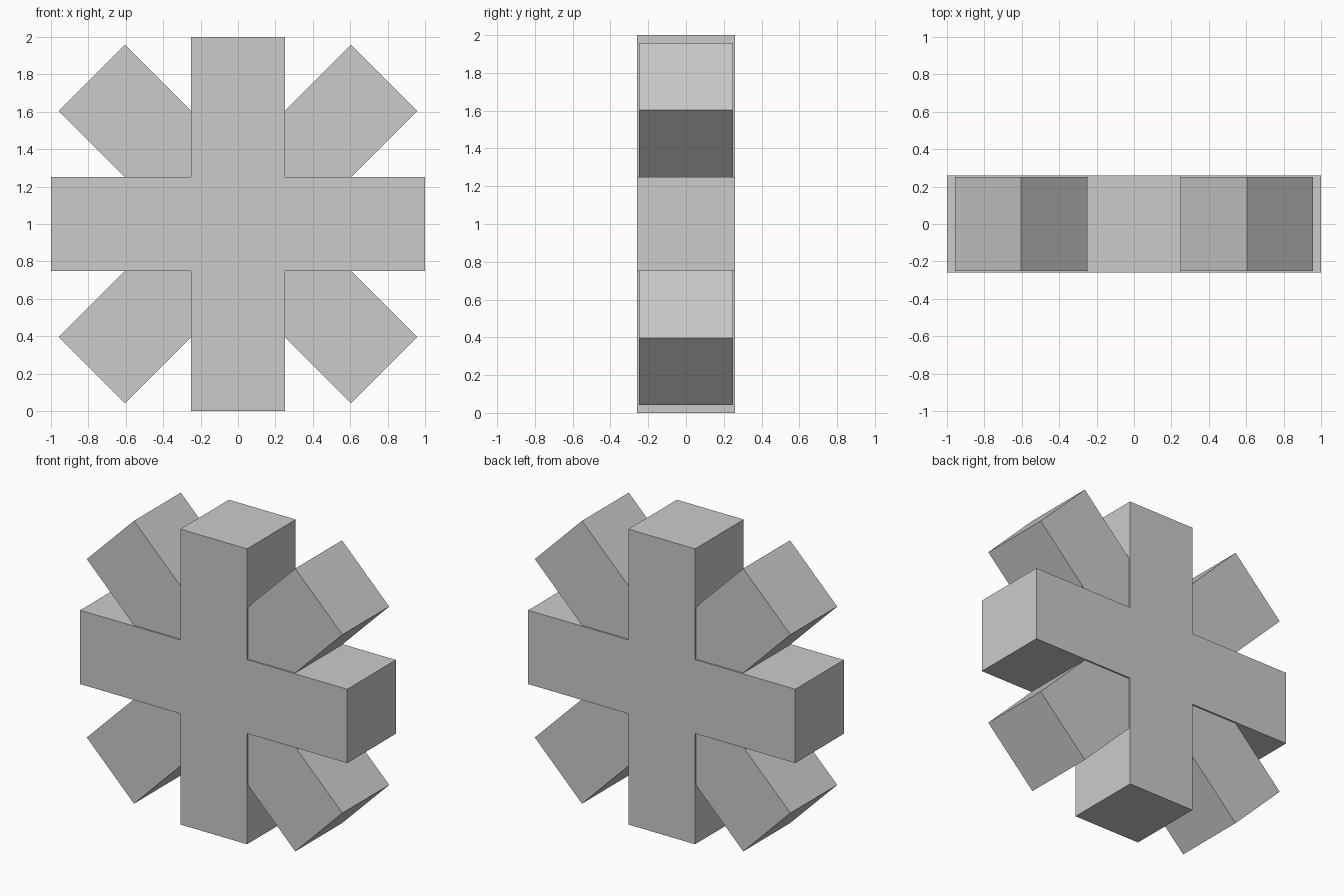
import bpy, bmesh
from math import radians
from mathutils import Matrix

if "Cube" in bpy.data.objects:
    bpy.data.objects.remove(bpy.data.objects["Cube"])


def cross(name, arm, half_width, half_depth, angle):
    """Extruded plus-shaped profile in the XZ plane, centred at z = 1."""
    a, w = arm, half_width
    quarter = [(a, -w), (a, w), (w, w)]
    bm = bmesh.new()
    verts = []
    for i in range(4):
        rot = Matrix.Rotation(radians(-90 * i), 4, 'Y')
        for x, z in quarter:
            verts.append(bm.verts.new(rot @ Matrix.Translation((x, -half_depth, z)).translation))
    face = bm.faces.new(verts)
    ext = bmesh.ops.extrude_face_region(bm, geom=[face])
    moved = [v for v in ext["geom"] if isinstance(v, bmesh.types.BMVert)]
    bmesh.ops.translate(bm, verts=moved, vec=(0, 2 * half_depth, 0))
    bmesh.ops.rotate(bm, verts=bm.verts, matrix=Matrix.Rotation(radians(angle), 3, 'Y'))
    bmesh.ops.translate(bm, verts=bm.verts, vec=(0, 0, 1))
    bmesh.ops.recalc_face_normals(bm, faces=bm.faces)
    mesh = bpy.data.meshes.new(name)
    bm.to_mesh(mesh)
    bm.free()
    obj = bpy.data.objects.new(name, mesh)
    bpy.context.collection.objects.link(obj)
    return obj


# Upright arms, slightly deeper than the diagonals
cross("upright_cross", 1.0, 0.25, 0.26, 0)

# Diagonal arms, slightly longer
cross("diagonal_cross", 1.104, 0.25, 0.25, 45)
